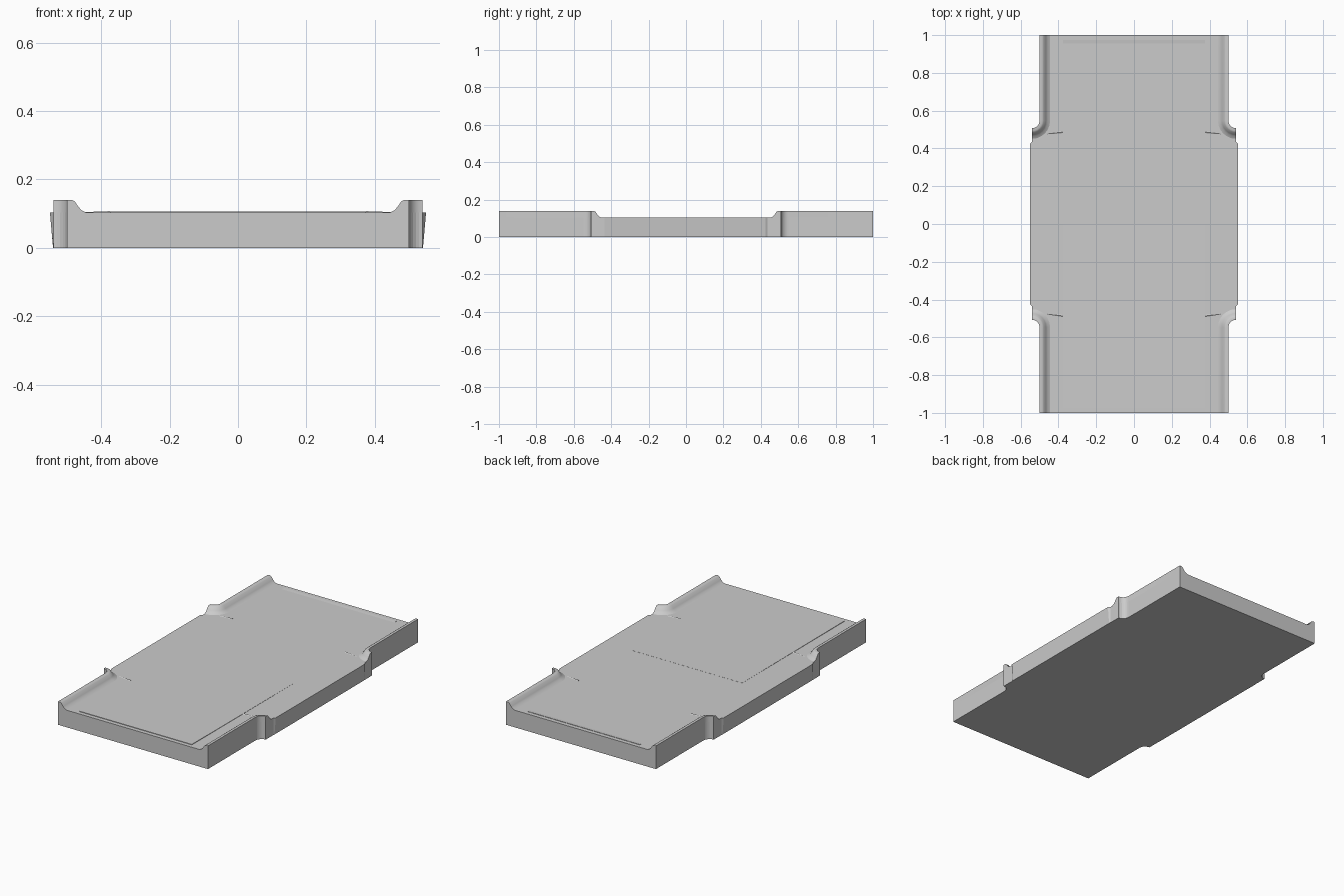
import bpy, bmesh, math

cube = bpy.data.objects.get("Cube")
if cube:
    bpy.data.objects.remove(cube, do_unlink=True)

grey = bpy.data.materials.new("mid grey")
grey.use_nodes = True
colour = (0.6, 0.6, 0.6, 1)
grey.diffuse_color = colour
grey.node_tree.nodes["Principled BSDF"].inputs["Base Color"].default_value = colour

FLOOR = 0.103
CORNER_Y = 0.507
RADIUS = 0.04


def finish(name, bm):
    bmesh.ops.recalc_face_normals(bm, faces=bm.faces)
    mesh = bpy.data.meshes.new(name)
    bm.to_mesh(mesh)
    bm.free()
    mesh.materials.append(grey)
    obj = bpy.data.objects.new(name, mesh)
    bpy.context.collection.objects.link(obj)
    return obj


def loft(name, rings):
    """Closed solid through a list of equally long rings."""
    bm = bmesh.new()
    rows = [[bm.verts.new(p) for p in ring] for ring in rings]
    n = len(rows[0])
    for a, b in zip(rows, rows[1:]):
        for i in range(n):
            j = (i + 1) % n
            bm.faces.new((a[i], a[j], b[j], b[i]))
    bm.faces.new(rows[0])
    bm.faces.new(rows[-1])
    return finish(name, bm)


# Outer edge of one rail: straight, then a quarter turn outwards
path = [(0.5, 1.0, -1, 0)]
for i in range(7):
    a = math.pi + i * math.pi / 12
    c, s = math.cos(a), math.sin(a)
    path.append((0.54 + RADIUS * c, CORNER_Y + RADIUS + RADIUS * s, c, s))

# Slab with a wider middle whose walls lean out slightly
quarter = [(x, y) for x, y, _, _ in path] + [(0.54, 0.435), (0.55, 0.425)]
right_side = quarter + [(x, -y) for x, y in reversed(quarter)]
outline = right_side + [(-x, -y) for x, y in right_side]


def level(z, widest):
    return [(max(-widest, min(widest, x)), y, z) for x, y in outline]


loft("floor_slab", [level(0, 0.541), level(FLOOR, 0.55)])

# Raised edge rails with a hollow inner slope
profile = [(0, FLOOR), (0, 0.14), (0.014, 0.14), (0.022, 0.136),
           (0.034, 0.119), (0.042, 0.110), (0.056, FLOOR)]
for side, sx in (("right", -1), ("left", 1)):
    for end, sy in (("front", -1), ("back", 1)):
        rings = [[(sx * (x + d * nx), sy * (y + d * ny), z) for d, z in profile]
                 for x, y, nx, ny in path]
        rail = loft(f"{end}_{side}_rail", rings)
        bpy.ops.object.select_all(action="DESELECT")
        rail.select_set(True)
        bpy.context.view_layer.objects.active = rail
        bpy.ops.object.shade_smooth_by_angle(angle=math.radians(32))

        # Small crease ridge beside each rail corner
        ridge = [[(sx * x, sy * (y + dy), z) for dy, z in
                  ((-w, FLOOR), (w, FLOOR), (0, FLOOR + h))]
                 for x, y, w, h in ((0.375, 0.487, 0.006, 0.004),
                                    (0.46, 0.477, 0.002, 0.001))]
        loft(f"{end}_{side}_floor_ridge", ridge)

# Shallow wedge panel on the front half of the floor
loft("front_floor_panel", [
    [(x, -0.975, FLOOR), (x, -0.975, FLOOR + 0.003), (x, 0.0, FLOOR + 0.0005), (x, 0.0, FLOOR)]
    for x in (-0.375, 0.375)])

# Fine seam near the back edge
loft("back_floor_seam", [
    [(x, 0.975, FLOOR), (x, 0.975, FLOOR + 0.002), (x, 0.955, FLOOR)]
    for x in (-0.375, 0.375)])
